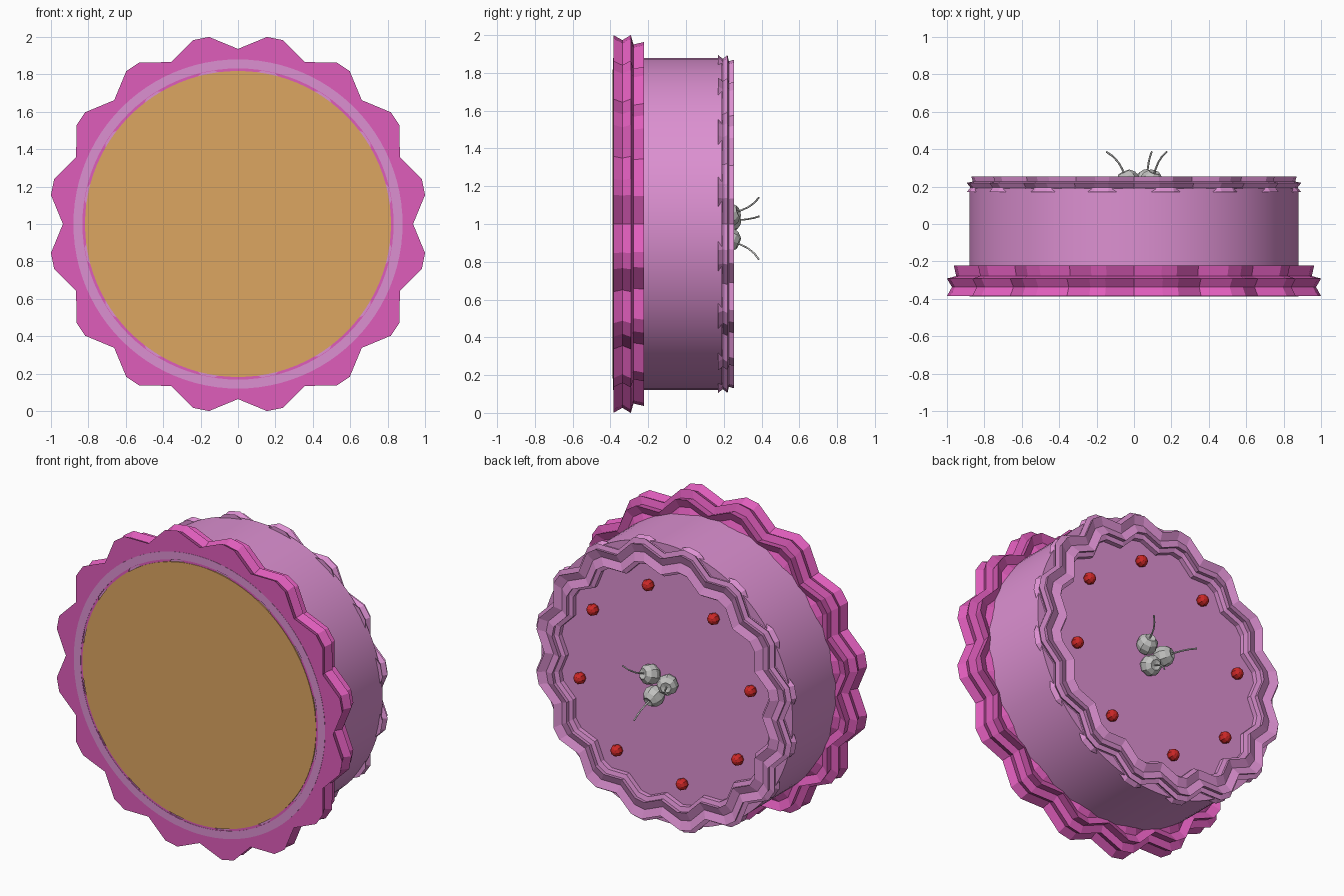
import bpy, bmesh, math
from mathutils import Vector

if "Cube" in bpy.data.objects:
    bpy.data.objects.remove(bpy.data.objects["Cube"])

def mat(name, rgb):
    m = bpy.data.materials.new(name)
    m.diffuse_color = (*rgb, 1)
    m.use_nodes = True
    m.node_tree.nodes["Principled BSDF"].inputs["Base Color"].default_value = m.diffuse_color
    return m

LILAC = mat("lilac icing", (0.72, 0.28, 0.64))
MAGENTA = mat("magenta icing", (0.74, 0.11, 0.50))
BROWN = mat("sponge brown", (0.72, 0.38, 0.12))
RED = mat("berry red", (0.60, 0.02, 0.02))
GREY = mat("cherry grey", (0.53, 0.53, 0.52))

def make(name, bm, material):
    bmesh.ops.recalc_face_normals(bm, faces=bm.faces)
    me = bpy.data.meshes.new(name)
    bm.to_mesh(me)
    bm.free()
    me.materials.append(material)
    ob = bpy.data.objects.new(name, me)
    bpy.context.collection.objects.link(ob)
    return ob

def lathe(name, profile, spokes, material, closed):
    """Sweep (radius, y) points round the y axis; spokes are (angle, radius factor)."""
    bm = bmesh.new()
    rings = [[bm.verts.new((r * f * math.cos(a), y, 1 + r * f * math.sin(a)))
              for r, y in profile] for a, f in spokes]
    n, m = len(rings), len(profile)
    for i in range(n):
        a, b = rings[i], rings[(i + 1) % n]
        for j in range(m if closed else m - 1):
            k = (j + 1) % m
            bm.faces.new((a[j], a[k], b[k], b[j]))
    if not closed:
        bm.faces.new([r[0] for r in rings])
        bm.faces.new([r[-1] for r in rings])
    return make(name, bm, material)

round_spokes = [(math.tau * i / 96, 1) for i in range(96)]
scallops = [(math.radians(22.5 * k + d), f) for k in range(16)
            for d, f in ((0, 0.925), (8.8, 1), (13.7, 1))]

# cake body lying on its side, with the underside plates
body = lathe("cake_body", [(0.88, -0.38), (0.88, 0.19)], round_spokes, LILAC, False)
lathe("icing_underside", [(0.88, -0.3865), (0.88, -0.38), (0.832, -0.38), (0.832, -0.3865)],
      round_spokes, LILAC, True)
lathe("sponge_underside", [(0.818, -0.388), (0.818, -0.38)], round_spokes, BROWN, False)

# piped frills with a grooved cross-section
lathe("base_frill", [(1.012, -0.385), (0.985, -0.337), (1.012, -0.292), (0.962, -0.278),
                     (0.975, -0.222), (0.92, -0.245), (0.865, -0.222), (0.83, -0.29),
                     (0.83, -0.385)], scallops, MAGENTA, True)
lathe("top_frill", [(0.905, 0.17), (0.885, 0.195), (0.905, 0.22), (0.872, 0.227),
                    (0.88, 0.254), (0.825, 0.235), (0.77, 0.254), (0.775, 0.227),
                    (0.745, 0.22), (0.745, 0.17)], scallops, LILAC, True)

def ball(name, centre, radius, axis, material, dimple=0.0):
    bm = bmesh.new()
    bmesh.ops.create_uvsphere(bm, u_segments=8, v_segments=6, radius=radius)
    max(bm.verts, key=lambda v: v.co.z).co.z -= dimple
    ob = make(name, bm, material)
    ob.location = centre
    ob.rotation_euler = Vector(axis).to_track_quat('Z', 'Y').to_euler()
    return ob

# ring of small berries
for i in range(8):
    a = math.radians(33.75 + 45 * i)
    ball(f"berry_{i + 1}", (0.61 * math.cos(a), 0.21, 1 + 0.61 * math.sin(a)),
         0.037, (0, 1, 0), RED)

# three cherries with curved stems
cherries = [((0.093, 1.048), (0.175, 1.14)),
            ((-0.031, 1.015), (-0.148, 1.04)),
            ((0.065, 0.918), (0.095, 0.812))]
for i, ((x, z), (tx, tz)) in enumerate(cherries):
    dx, dz = tx - x, tz - z
    ball(f"cherry_{i + 1}", (x, 0.228, z), 0.064, (dx * 0.6, 0.16, dz * 0.6), GREY, 0.018)
    cu = bpy.data.curves.new(f"stem_{i + 1}", 'CURVE')
    cu.dimensions = '3D'
    cu.bevel_depth = 0.005
    cu.bevel_resolution = 1
    sp = cu.splines.new('POLY')
    pts = [(0.15, 0.26), (0.28, 0.295), (0.45, 0.33), (0.70, 0.362), (1.0, 0.386)]
    sp.points.add(len(pts) - 1)
    for p, (t, y) in zip(sp.points, pts):
        p.co = (x + dx * t, y, z + dz * t, 1)
    cu.use_fill_caps = True
    cu.materials.append(GREY)
    bpy.context.collection.objects.link(bpy.data.objects.new(f"stem_{i + 1}", cu))

# smooth cake wall, sharp rims
bpy.context.view_layer.objects.active = body
body.select_set(True)
bpy.ops.object.shade_smooth_by_angle(angle=math.radians(30))
